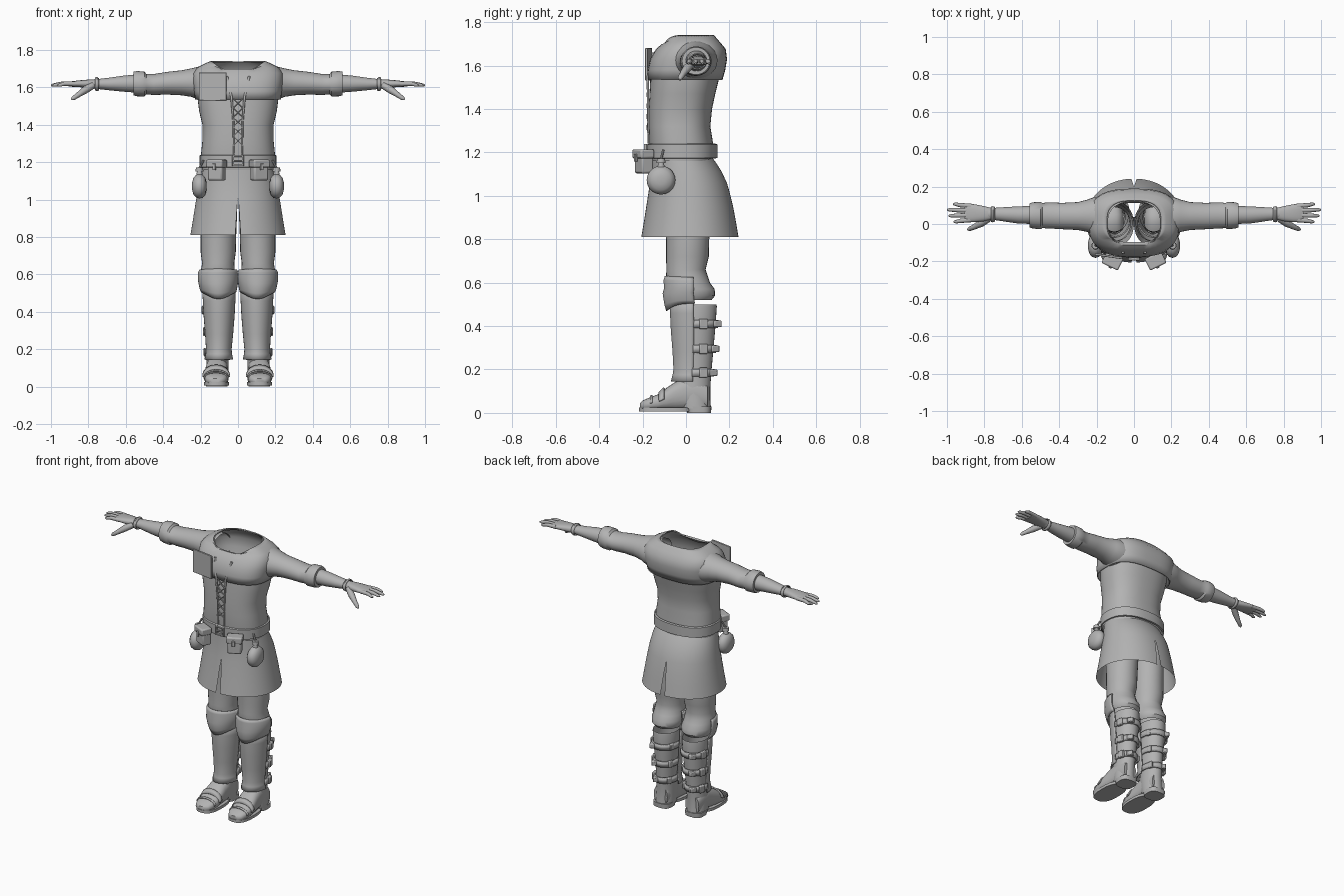
import bpy, bmesh, math
from mathutils import Vector, Matrix

grey = bpy.data.materials.new("plain_grey")
grey.diffuse_color = (0.45, 0.45, 0.45, 1)


def finish(name, bm, mirror=False, thick=0, angle=40, bevel=0):
    bmesh.ops.recalc_face_normals(bm, faces=bm.faces)
    me = bpy.data.meshes.new(name)
    bm.to_mesh(me)
    bm.free()
    ob = bpy.data.objects.new(name, me)
    bpy.context.collection.objects.link(ob)
    me.materials.append(grey)
    bpy.context.view_layer.objects.active = ob
    ob.select_set(True)
    bpy.ops.object.shade_smooth_by_angle(angle=math.radians(angle))
    ob.select_set(False)
    if thick:
        m = ob.modifiers.new("thickness", 'SOLIDIFY')
        m.thickness, m.offset = thick, 0
    if bevel:
        m = ob.modifiers.new("bevel", 'BEVEL')
        m.width, m.segments = bevel, 2
    if mirror:
        ob.modifiers.new("mirror", 'MIRROR')
    return ob


def skin(bm, loops, closed=True, caps=(False, False)):
    rows = [[bm.verts.new(p) for p in loop] for loop in loops]
    n = len(rows[0])
    for r, q in zip(rows, rows[1:]):
        for i in range(n if closed else n - 1):
            j = (i + 1) % n
            bm.faces.new((r[i], r[j], q[j], q[i]))
    for cap, row in zip(caps, (rows[0], rows[-1])):
        if cap:
            bm.faces.new(row)


def loft(name, rings, axis='z', n=32, power=2, arc=(0, 360), caps=(False, False),
         dip=None, gap=None, **kw):
    """Rings are (position, low_a, high_a, low_b, high_b) across the axis."""
    closed = arc[1] - arc[0] == 360
    loops = []
    for k, (h, a0, a1, b0, b1) in enumerate(rings):
        loop = []
        for i in range(n):
            t = math.radians(arc[0] + (arc[1] - arc[0]) * i / (n if closed else n - 1))
            c, s = math.cos(t), math.sin(t)
            e = 2 / power
            a = (a0 + a1) / 2 + (a1 - a0) / 2 * math.copysign(abs(c) ** e, c)
            b = (b0 + b1) / 2 + (b1 - b0) / 2 * math.copysign(abs(s) ** e, s)
            z = h
            if dip:
                z -= dip[k] * max(0, -s) ** 3
            if gap:
                a = max(a, gap[k])
            loop.append({'z': (a, b, z), 'x': (z, a, b), 'y': (a, z, b)}[axis])
        loops.append(loop)
    bm = bmesh.new()
    skin(bm, loops, closed, caps)
    return finish(name, bm, **kw)


def tube(name, pts, radii, n=10, flat=1, **kw):
    pts = [Vector(p) for p in pts]
    d = (pts[-1] - pts[0]).normalized()
    u = d.cross(Vector((0, 0, 1)) if abs(d.z) < .9 else Vector((0, 1, 0))).normalized()
    v = d.cross(u)
    bm = bmesh.new()
    skin(bm, [[p + u * r * math.cos(2 * math.pi * i / n) + v * r * flat * math.sin(2 * math.pi * i / n)
               for i in range(n)] for p, r in zip(pts, radii)], caps=(True, True))
    return finish(name, bm, **kw)


def box(name, c, size, rz=0, bevel=.005, **kw):
    bm = bmesh.new()
    bmesh.ops.create_cube(bm, size=1, matrix=Matrix.Translation(c) @ Matrix.Rotation(rz, 4, 'Z')
                          @ Matrix.Diagonal((*size, 1)))
    return finish(name, bm, bevel=bevel, **kw)


def sym(z, r, lo, hi):
    return (z, -r, r, lo, hi)


# Shirt body with an open neck
loft("shirt", [sym(1.16, .195, -.16, .12), sym(1.24, .198, -.17, .125), sym(1.32, .19, -.172, .112),
               sym(1.40, .19, -.172, .12), sym(1.47, .207, -.168, .135), sym(1.53, .215, -.165, .15),
               sym(1.60, .22, -.16, .168), sym(1.66, .222, -.135, .17), sym(1.70, .205, -.11, .15),
               sym(1.725, .165, -.10, .13), sym(1.735, .14, -.11, .12)],
     n=48, power=2.4, dip=[0] * 8 + [.01, .035, .06])
# Shoulder yoke over the chest and back
loft("shoulder_yoke", [sym(1.535, .226, -.172, .165), sym(1.58, .232, -.173, .178), sym(1.63, .24, -.162, .186),
                       sym(1.675, .238, -.135, .18), sym(1.705, .215, -.112, .155), sym(1.728, .17, -.10, .135),
                       sym(1.738, .145, -.11, .125)],
     n=48, power=2.8, dip=[0, 0, 0, 0, .01, .035, .055], thick=.006)
# Chest flap, placket edges and laces
box("chest_flap", (-.135, -.172, 1.605), (.15, .012, .15), rz=-.14, bevel=.003)
for s in (-1, 1):
    tube("placket_edge", [(s * .06, -.15, 1.66), (s * .035, -.176, 1.55), (s * .025, -.175, 1.42),
                          (s * .022, -.173, 1.24)], [.007, .006, .005, .004], flat=1)
    for i in range(5):
        z = 1.29 + i * .05
        tube("lace", [(-s * .026, -.174, z), (0, -.179, z + .025), (s * .026, -.174, z + .05)], [.004] * 3, n=6)

# Sleeves, forearms and wrist cuffs
loft("sleeve", [(.15, -.07, .145, 1.53, 1.71), (.21, -.06, .145, 1.535, 1.712), (.25, -.042, .13, 1.55, 1.702),
                (.30, -.032, .117, 1.558, 1.692), (.38, -.028, .113, 1.562, 1.683), (.45, -.024, .115, 1.56, 1.672),
                (.49, -.022, .113, 1.563, 1.672), (.50, -.028, .118, 1.552, 1.684), (.54, -.024, .116, 1.553, 1.688),
                (.56, -.018, .11, 1.558, 1.684), (.56, .0, .095, 1.575, 1.668)],
     axis='x', n=28, mirror=True)
loft("forearm", [(.54, 0, .097, 1.572, 1.67), (.62, .003, .094, 1.578, 1.662), (.69, .013, .09, 1.585, 1.652),
                 (.75, .022, .086, 1.592, 1.645), (.78, .022, .088, 1.594, 1.643)], axis='x', n=24, mirror=True)
loft("wrist_cuff", [(.745, .014, .09, 1.585, 1.648), (.755, .011, .093, 1.582, 1.655),
                    (.765, .014, .091, 1.587, 1.652)], axis='x', n=24, thick=.004, mirror=True)
# Hands with four fingers and a thumb
loft("palm", [(.765, .024, .086, 1.596, 1.642), (.80, .015, .095, 1.597, 1.642), (.85, .01, .105, 1.602, 1.638),
              (.89, .01, .109, 1.604, 1.633), (.905, .016, .106, 1.606, 1.628)],
     axis='x', n=20, power=2.4, caps=(True, True), mirror=True)
for y, tip, ty in ((.022, .965, .012), (.047, .992, .044), (.072, 1.0, .076), (.096, .968, .106)):
    m = (.89 + tip) / 2
    tube("finger", [(.87, y, 1.619), (m, (y + ty) / 2, 1.62), (tip - .012, ty, 1.613), (tip, ty, 1.611)],
         [.0125, .0115, .009, .004], mirror=True)
tube("thumb", [(.775, .03, 1.612), (.815, .005, 1.588), (.855, -.016, 1.56), (.882, -.028, 1.541), (.89, -.031, 1.535)],
     [.018, .02, .014, .011, .004], mirror=True)

# Belt with buckle
loft("belt", [sym(1.172, .198, -.172, .135), sym(1.174, .205, -.178, .145), sym(1.236, .205, -.18, .145),
              sym(1.24, .197, -.172, .135)], n=48, power=2.3)
for z in (1.184, 1.234):
    box("buckle_bar", (0, -.187, z), (.06, .014, .01), bevel=.002)
box("buckle_side", (.026, -.187, 1.209), (.01, .014, .06), bevel=.002, mirror=True)
box("buckle_pin", (0, -.19, 1.209), (.05, .01, .008), bevel=.002)

# Belt pouches with lids
box("pouch", (.113, -.193, 1.15), (.085, .06, .095), rz=.45, bevel=.01, mirror=True)
box("pouch_lid", (.115, -.197, 1.193), (.097, .07, .042), rz=.45, bevel=.008, mirror=True)
box("pouch_clasp", (.128, -.231, 1.175), (.018, .01, .035), rz=.45, bevel=.002, mirror=True)
# Round flasks hanging from the belt
loft("flask", [(x, -.115 - r, -.115 + r, 1.072 - r, 1.072 + r) for x, r in
               ((.168, .02), (.175, .045), (.188, .061), (.206, .066), (.224, .061), (.238, .045), (.245, .02))],
     axis='x', n=28, caps=(True, True), mirror=True)
tube("flask_neck", [(.206, -.115, 1.125), (.206, -.115, 1.15), (.206, -.115, 1.152), (.206, -.115, 1.172)],
     [.018, .014, .021, .019], n=14, mirror=True)
tube("flask_cord", [(.206, -.115, 1.17), (.195, -.11, 1.19), (.185, -.105, 1.21)], [.006] * 3, n=8, mirror=True)

# Flared skirt, slit at front and back
loft("skirt", [sym(1.18, .19, -.158, .118), sym(1.15, .197, -.16, .14), sym(1.11, .206, -.162, .165),
               sym(1.06, .215, -.167, .188), sym(1.02, .221, -.172, .20), sym(.95, .232, -.183, .217),
               sym(.88, .243, -.194, .23), sym(.81, .255, -.206, .242)],
     n=40, power=2.1, arc=(-90, 90), gap=[0, 0, 0, 0, 0, .006, .01, .015], mirror=True)

# Trousers, bloused below the knee
loft("trouser_leg", [(1.08, .0, .185, -.12, .12), (1.0, .002, .195, -.11, .12), (.9, .006, .20, -.1, .113),
                     (.8, .01, .20, -.092, .107), (.72, .012, .20, -.092, .105), (.66, .02, .192, -.09, .09),
                     (.63, .018, .197, -.092, .10), (.60, .014, .20, -.085, .11), (.57, .01, .202, -.08, .132),
                     (.54, .012, .20, -.075, .134), (.52, .025, .187, -.07, .118)], n=28, mirror=True)
# Knee guards and shin guards
loft("knee_guard", [(.625, .008, .202, -.094, .14), (.61, .002, .21, -.10, .15), (.575, .0, .211, -.097, .15),
                    (.555, .004, .208, -.104, .15), (.52, .01, .20, -.096, .15), (.505, .014, .193, -.088, .15)],
     n=24, arc=(175, 365), dip=[-.005, 0, 0, .005, .02, .035], thick=.008, mirror=True)
loft("shin_guard", [(.53, .018, .188, -.068, .14), (.46, .018, .184, -.07, .14), (.38, .022, .18, -.066, .14),
                    (.28, .03, .172, -.058, .13), (.20, .038, .167, -.054, .12), (.175, .036, .169, -.058, .12),
                    (.145, .03, .176, -.066, .13)], n=24, arc=(180, 360), thick=.008, mirror=True)
# Boot shafts
loft("boot_shaft", [(.50, .03, .18, -.04, .14), (.49, .028, .182, -.042, .142), (.40, .032, .178, -.045, .136),
                    (.30, .04, .17, -.045, .127), (.20, .048, .167, -.045, .118), (.12, .05, .168, -.05, .112),
                    (.06, .052, .172, -.04, .112), (.02, .054, .172, -.03, .115)], n=28, mirror=True)
# Boot straps with buckles
for z, lo, hi, back in ((.41, .026, .184, .143), (.295, .034, .177, .133), (.185, .042, .173, .124)):
    loft("boot_strap", [(z - .018, lo, hi, -.04, back), (z + .018, lo, hi, -.04, back + .002)],
         n=28, arc=(-10, 190), thick=.01, mirror=True)
    box("strap_buckle", (hi - .004, .08, z), (.022, .04, .046), rz=.25, mirror=True)
    box("strap_end", (hi - .04, back - .002, z), (.03, .04, .03), rz=.5, mirror=True)
    box("strap_loop", (lo + .012, .095, z), (.02, .03, .04), rz=-.3, mirror=True)

# Boot feet, soles and heels
loft("boot_foot", [(-.212, .09, .145, .018, .045), (-.2, .07, .165, .012, .057), (-.17, .057, .177, .01, .07),
                   (-.13, .05, .182, .01, .085), (-.09, .052, .181, .01, .115), (-.05, .054, .176, .01, .142),
                   (0, .055, .17, .012, .165), (.05, .055, .17, .014, .165), (.10, .065, .162, .016, .13)],
     axis='y', n=24, power=2.5, caps=(True, True), mirror=True)
loft("boot_sole", [(.006, .05, .18, -.212, .03), (.006, .047, .183, -.217, .03), (.024, .047, .183, -.217, .03)],
     n=28, power=2.6, caps=(True, True), mirror=True)
loft("boot_heel", [(0, .056, .172, .005, .115), (.03, .054, .174, 0, .118)],
     n=24, power=3, caps=(True, True), mirror=True)
# Instep straps
loft("instep_strap", [(-.125, .046, .186, .01, .092), (-.10, .047, .186, .01, .115)],
     axis='y', n=24, arc=(0, 180), thick=.008, mirror=True)
loft("toe_seam", [(-.165, .054, .181, .01, .076), (-.155, .052, .183, .01, .081)],
     axis='y', n=24, arc=(0, 180), thick=.006, mirror=True)
